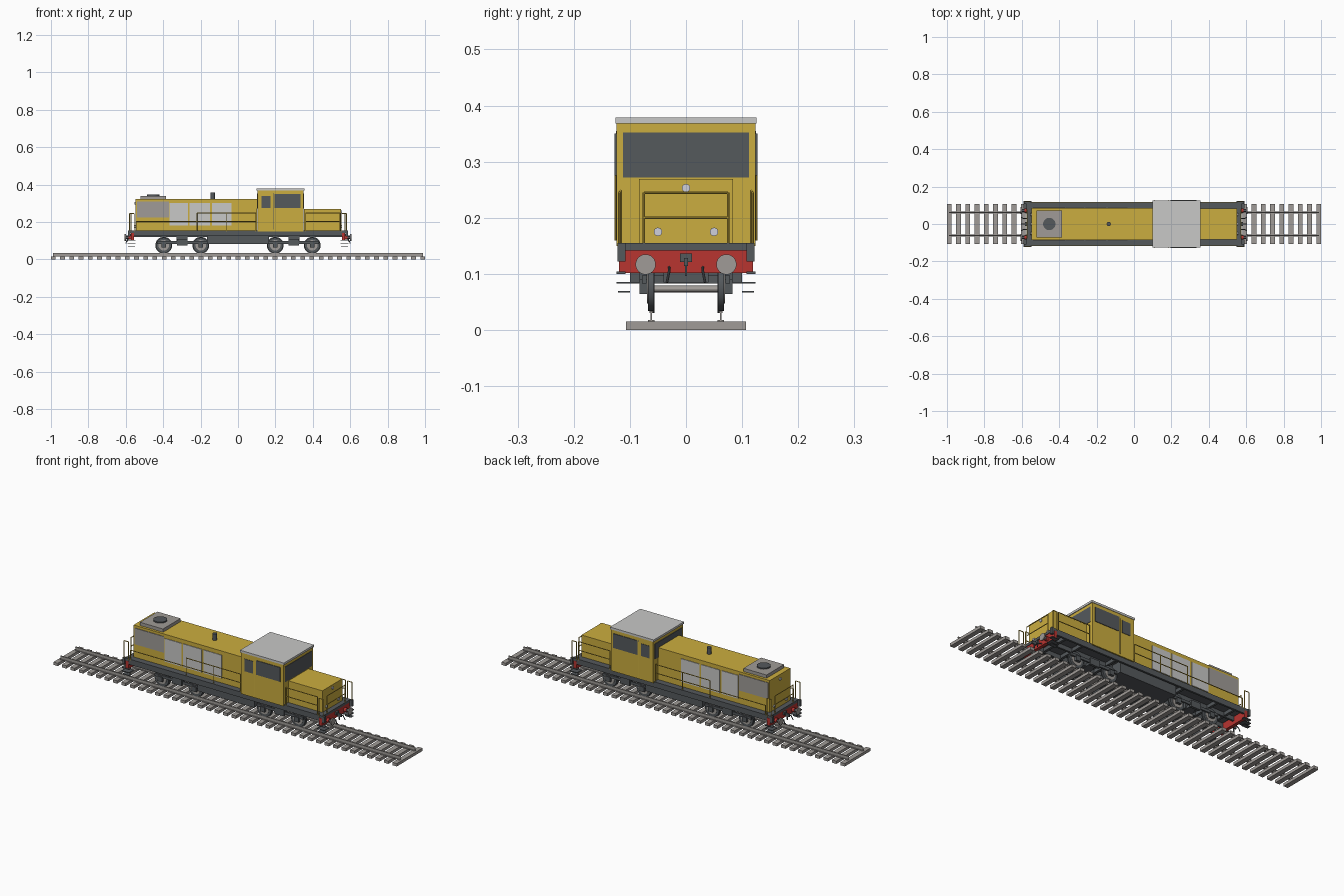
import bpy, bmesh, math
from mathutils import Matrix, Vector


def mat(name, r, g, b):
    m = bpy.data.materials.new(name)
    m.diffuse_color = (r, g, b, 1)
    return m


YELLOW = mat("yellow paint", 0.60, 0.42, 0.05)
DARK = mat("dark grey", 0.09, 0.10, 0.108)
GREY = mat("mid grey", 0.35, 0.33, 0.31)
LIGHT = mat("light grey", 0.58, 0.58, 0.57)
RED = mat("red paint", 0.48, 0.035, 0.03)
LAMP = mat("lamp white", 0.62, 0.63, 0.72)


def finish(name, bm, material, smooth=False):
    me = bpy.data.meshes.new(name)
    bm.to_mesh(me)
    bm.free()
    me.materials.append(material)
    ob = bpy.data.objects.new(name, me)
    bpy.context.collection.objects.link(ob)
    if smooth:
        bpy.context.view_layer.objects.active = ob
        ob.select_set(True)
        bpy.ops.object.shade_smooth_by_angle()
        ob.select_set(False)
    return ob


def boxes(name, material, items):
    """One object from boxes given as x0, x1, y0, y1, z0, z1."""
    bm = bmesh.new()
    for x0, x1, y0, y1, z0, z1 in items:
        m = Matrix.Translation(((x0 + x1) / 2, (y0 + y1) / 2, (z0 + z1) / 2))
        m = m @ Matrix.Diagonal((abs(x1 - x0), abs(y1 - y0), abs(z1 - z0), 1))
        bmesh.ops.create_cube(bm, size=1, matrix=m)
    return finish(name, bm, material)


def rods(name, material, items, seg=24):
    """One object from cylinders given as start, end, radius."""
    bm = bmesh.new()
    for a, b, r in items:
        a, b = Vector(a), Vector(b)
        d = b - a
        m = Matrix.Translation((a + b) / 2) @ d.to_track_quat('Z', 'Y').to_matrix().to_4x4()
        bmesh.ops.create_cone(bm, cap_ends=True, segments=seg, radius1=r, radius2=r,
                              depth=d.length, matrix=m)
    return finish(name, bm, material, seg > 8)


def both_sides(items):
    return items + [(x0, x1, -y1, -y0, z0, z1) for x0, x1, y0, y1, z0, z1 in items]


def both_ends(items):
    return items + [(-x1, -x0, y0, y1, z0, z1) for x0, x1, y0, y1, z0, z1 in items]


S = (-1, 1)

# Track
N = 41
xs = [-0.9875 + 1.975 * i / (N - 1) for i in range(N)]
boxes("sleepers", GREY, [(x - 0.0125, x + 0.0125, -0.107, 0.107, 0, 0.015) for x in xs])
boxes("rails", GREY, both_sides([
    (-0.99, 0.99, 0.0560, 0.0680, 0.015, 0.018),
    (-0.99, 0.99, 0.0605, 0.0635, 0.018, 0.030),
    (-0.99, 0.99, 0.0590, 0.0650, 0.030, 0.034)]))

# Underframe: deck plate, side sills, inner beams and cross members
boxes("deck", DARK, [(-0.575, 0.575, -0.118, 0.118, 0.142, 0.155)])
boxes("side_sills", DARK, both_sides([(-0.565, 0.565, 0.108, 0.118, 0.126, 0.142),
                                      (-0.555, 0.555, 0.035, 0.045, 0.120, 0.142)]))
boxes("cross_members", DARK, [(x - 0.006, x + 0.006, -0.108, 0.108, 0.124, 0.142)
                              for x in (-0.5, -0.4, -0.2, 0.2, 0.4, 0.5)])
boxes("fuel_tank", DARK, [(-0.165, 0.165, -0.10, 0.10, 0.083, 0.142)])
boxes("bogie_pivots", DARK, [(x - 0.03, x + 0.03, -0.04, 0.04, 0.085, 0.142) for x in (-0.3, 0.3)])

# Bogies
frames, boxes_axle, wheels, hubs, axles = [], [], [], [], []
for bx in (-0.298, 0.298):
    frames += both_sides([(bx - 0.135, bx + 0.135, 0.070, 0.078, 0.083, 0.097),
                          (bx - 0.028, bx + 0.028, 0.070, 0.083, 0.074, 0.108)])
    frames.append((bx - 0.02, bx + 0.02, -0.07, 0.07, 0.083, 0.097))
    for wx in (bx - 0.099, bx + 0.099):
        boxes_axle += both_sides([(wx - 0.013, wx + 0.013, 0.069, 0.083, 0.064, 0.090)])
        axles.append(((wx, -0.058, 0.073), (wx, 0.058, 0.073), 0.006))
        for s in S:
            wheels.append(((wx, s * 0.056, 0.075), (wx, s * 0.059, 0.075), 0.045))
            wheels.append(((wx, s * 0.059, 0.075), (wx, s * 0.068, 0.075), 0.041))
            hubs.append(((wx, s * 0.0675, 0.075), (wx, s * 0.0695, 0.075), 0.028))
boxes("bogie_frames", DARK, frames)
boxes("axle_boxes", DARK, boxes_axle)
rods("wheels", DARK, wheels, 32)
rods("wheel_discs", GREY, hubs, 32)
rods("axles", GREY, axles, 12)

# Buffer beams, buffers, couplers and steps
boxes("buffer_beams", RED, both_ends([(0.555, 0.572, -0.119, 0.119, 0.102, 0.142)]))
rods("buffer_shanks", RED, [((s * 0.57, t * 0.072, 0.117), (s * 0.585, t * 0.072, 0.117), 0.011)
                            for s in S for t in S])
rods("buffer_rods", DARK, [((s * 0.585, t * 0.072, 0.117), (s * 0.60, t * 0.072, 0.117), 0.007)
                           for s in S for t in S])
rods("buffer_heads", GREY, [((s * 0.60, t * 0.072, 0.117), (s * 0.606, t * 0.072, 0.117), 0.018)
                            for s in S for t in S])
boxes("couplers", DARK, both_ends([(0.57, 0.582, -0.011, 0.011, 0.121, 0.136),
                                   (0.58, 0.604, -0.004, 0.004, 0.114, 0.128),
                                   (0.588, 0.594, -0.002, 0.002, 0.096, 0.116)]))
rods("brake_hoses", DARK, [p for s in S for t in S for p in (
    ((s * 0.57, t * 0.03, 0.112), (s * 0.592, t * 0.03, 0.105), 0.0025),
    ((s * 0.592, t * 0.03, 0.105), (s * 0.60, t * 0.034, 0.085), 0.0025))], 8)
boxes("corner_steps", DARK, both_ends(both_sides([
    (0.548, 0.590, 0.083, 0.124, 0.083, 0.086),
    (0.552, 0.588, 0.100, 0.121, 0.067, 0.070),
    (0.548, 0.590, 0.108, 0.124, 0.100, 0.104),
    (0.575, 0.588, 0.108, 0.122, 0.122, 0.155)])))

# Hoods
boxes("long_hood", YELLOW, [(-0.548, 0.102, -0.086, 0.086, 0.155, 0.323)])
boxes("short_hood", YELLOW, [(0.353, 0.550, -0.084, 0.084, 0.155, 0.269)])
boxes("radiator_grilles", GREY, both_sides([(-0.54, -0.37, 0.085, 0.089, 0.225, 0.31)]))
boxes("side_panels", LIGHT, both_sides([(a, b, 0.085, 0.089, 0.18, 0.302) for a, b in
                                        ((-0.366, -0.268), (-0.258, -0.150), (-0.140, -0.034))]))
boxes("fan_housing", GREY, [(-0.52, -0.386, -0.073, 0.073, 0.322, 0.340)])
rods("roof_fan", DARK, [((-0.453, 0, 0.338), (-0.453, 0, 0.346), 0.033)], 32)
rods("exhaust_stack", DARK, [((-0.135, 0, 0.32), (-0.135, 0, 0.357), 0.011)])
rods("headlamps", LAMP, [((x0, y, z), (x1, y, z), 0.0075)
                         for x0, x1, top in ((0.549, 0.555, 0.253), (-0.547, -0.553, 0.30))
                         for y, z in ((-0.05, 0.175), (0.05, 0.175), (0, top))])

# Cab with roof, windows, door seams and grab rails
boxes("cab", YELLOW, [(0.104, 0.351, -0.124, 0.124, 0.150, 0.369)])
boxes("cab_roof", LIGHT, [(0.100, 0.355, -0.126, 0.126, 0.368, 0.379)])
boxes("cab_end_windows", DARK, [(0.350, 0.353, -0.112, 0.112, 0.272, 0.352),
                                (0.101, 0.105, -0.112, 0.112, 0.272, 0.352)])
boxes("cab_side_windows", DARK, both_sides([(0.195, 0.335, 0.123, 0.127, 0.275, 0.350),
                                            (0.125, 0.175, 0.123, 0.126, 0.275, 0.340)]))
boxes("door_seams", DARK, both_sides([(0.188, 0.190, 0.1235, 0.1245, 0.16, 0.355)]))
rods("cab_grab_rails", YELLOW, [((x, s * 0.126, 0.16), (x, s * 0.126, 0.345), 0.0015)
                                for s in S for x in (0.108, 0.186)], 8)

# Walkway railings along both sides
R = 0.0022
side = []
for s in S:
    y = s * 0.116
    for x in (-0.22, -0.06, 0.095, 0.362, 0.545):
        side.append(((x, y, 0.15), (x, y, 0.248), R))
    side.append(((-0.545, y, 0.15), (-0.545, y, 0.203), R))
    for a, b, z in ((-0.22, 0.095, 0.248), (-0.545, 0.095, 0.203),
                    (0.362, 0.545, 0.248), (0.362, 0.545, 0.203)):
        side.append(((a, y, z), (b, y, z), R))
rods("side_railings", YELLOW, side, 8)

# End railings and corner posts
end = []
for e in S:
    x = e * 0.572
    for s in S:
        end.append(((x, s * 0.075, 0.15), (x, s * 0.075, 0.245), R))
        end.append(((e * 0.58, s * 0.119, 0.135), (e * 0.58, s * 0.119, 0.245), R))
        end.append(((e * 0.58, s * 0.119, 0.245), (e * 0.555, s * 0.119, 0.245), R))
        end.append(((e * 0.555, s * 0.119, 0.15), (e * 0.555, s * 0.119, 0.245), R))
    for z in (0.2, 0.245):
        end.append(((x, -0.075, z), (x, 0.075, z), R))
rods("end_railings", YELLOW, end, 8)
